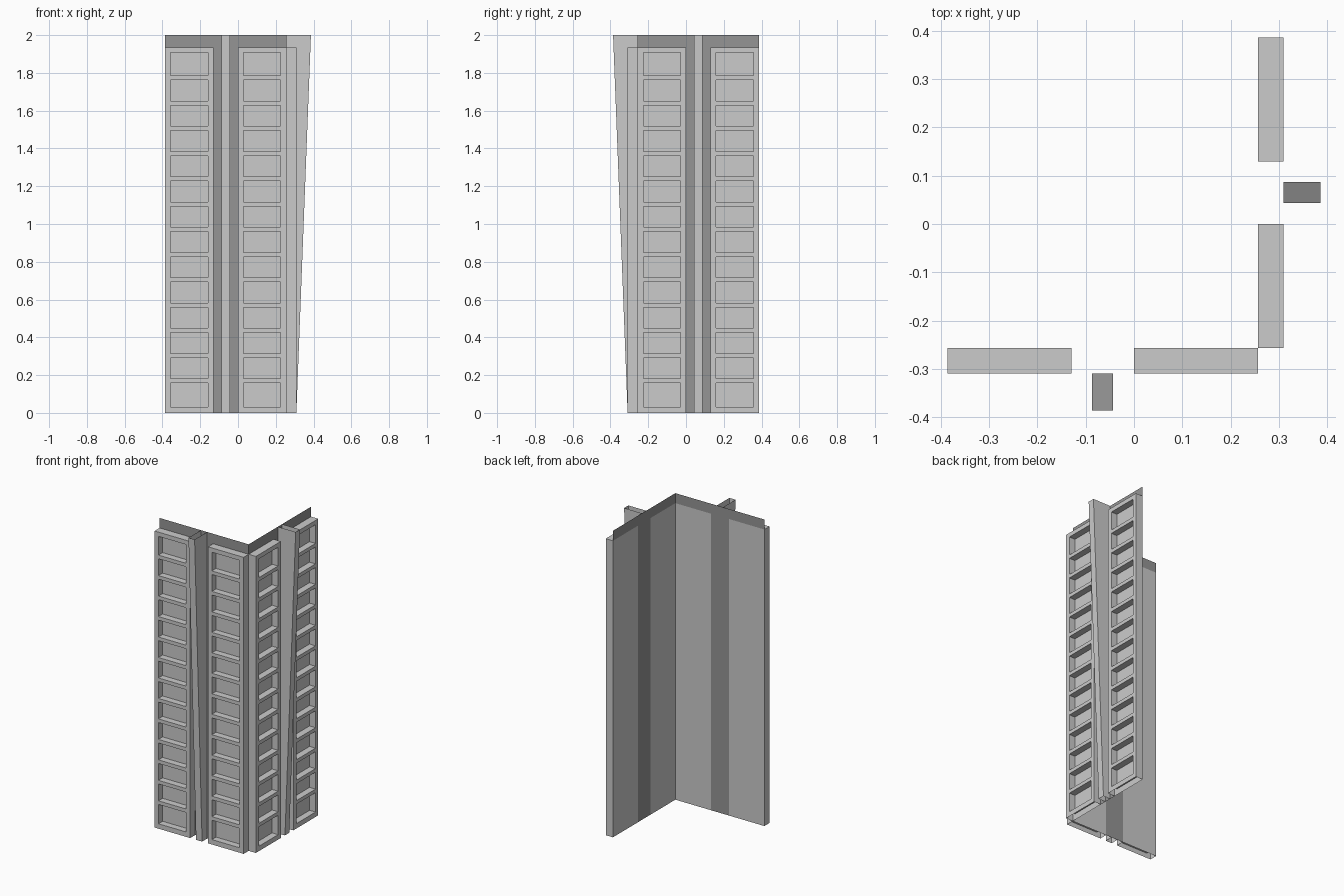
import bpy, bmesh

if "Cube" in bpy.data.objects:
    bpy.data.objects.remove(bpy.data.objects["Cube"])

BACK, FACE, FIN_TOP = -0.257, -0.309, -0.386   # y planes of the front wing
RECESS = FACE + 0.043
PANEL_H, H, W = 1.935, 2.0, 0.257

dark = bpy.data.materials.new("dark_glazing")
dark.diffuse_color = (0.3, 0.3, 0.3, 1)
dark.use_nodes = True
dark.node_tree.nodes["Principled BSDF"].inputs["Base Color"].default_value = dark.diffuse_color


def make(name, quads, wing, mat=None):
    """Mesh from quads; wing 1 is the front wing mirrored over the corner diagonal."""
    bm = bmesh.new()
    for q in quads:
        pts = [(-y, -x, z) for x, y, z in reversed(q)] if wing else q
        bm.faces.new([bm.verts.new(p) for p in pts])
    bmesh.ops.remove_doubles(bm, verts=bm.verts, dist=1e-5)
    me = bpy.data.meshes.new(name)
    bm.to_mesh(me)
    bm.free()
    ob = bpy.data.objects.new(name, me)
    bpy.context.collection.objects.link(ob)
    if mat:
        me.materials.append(mat)


def wall(x0, x1, z0, z1, y):
    return [(x0, y, z0), (x1, y, z0), (x1, y, z1), (x0, y, z1)]


def side(x, y0, y1, z0, z1):
    return [(x, y0, z0), (x, y1, z0), (x, y1, z1), (x, y0, z1)]


def level(x0, x1, y0, y1, z):
    return [(x0, y0, z), (x1, y0, z), (x1, y1, z), (x0, y1, z)]


def panel(x0):
    """Coffered panel, closed on top, open underneath."""
    x1 = x0 + W
    a, b = x0 + 0.028, x1 - 0.031
    # window edges: 14 rows, the end rows slightly taller
    zs = [0.0, 0.032]
    for i in range(13):
        m = 0.170 + i * 0.1336
        zs += [m - 0.0118, m + 0.0118]
    zs += [1.907, PANEL_H]
    q = [wall(x1, x0, 0, PANEL_H, BACK), level(x0, x1, FACE, BACK, PANEL_H),
         side(x1, FACE, BACK, 0, PANEL_H), side(x0, BACK, FACE, 0, PANEL_H)]
    for i, (z0, z1) in enumerate(zip(zs, zs[1:])):
        q += [wall(x0, a, z0, z1, FACE), wall(b, x1, z0, z1, FACE)]
        if i % 2 == 0:
            q.append(wall(a, b, z0, z1, FACE))
        else:
            q += [wall(a, b, z0, z1, RECESS),
                  side(a, FACE, RECESS, z0, z1), side(b, RECESS, FACE, z0, z1),
                  level(a, b, FACE, RECESS, z0),
                  level(a, b, FACE, RECESS, z1)[::-1]]
    return q


def fin(x0, x1):
    """Tapered open channel, leaning outward to the top."""
    def cheek(x):
        return [(x, FACE, 0), (x, BACK, 0), (x, BACK, H), (x, FIN_TOP, H)]
    front = [(x0, FACE, 0), (x1, FACE, 0), (x1, FIN_TOP, H), (x0, FIN_TOP, H)]
    return [front, cheek(x1), cheek(x0)[::-1]]


for wing, label in enumerate(("front", "side")):
    make(label + "_outer_panel", panel(-0.386), wing)
    make(label + "_inner_panel", panel(0.0), wing)
    make(label + "_fin", fin(-0.087, -0.043), wing)
    # thin dark strip between the panels and band along the top
    make(label + "_backing",
         [wall(-0.129, 0, 0, PANEL_H, BACK),
          wall(-0.386, -0.129, PANEL_H, H, BACK),
          wall(-0.129, 0, PANEL_H, H, BACK),
          wall(0, W, PANEL_H, H, BACK)], wing, dark)
